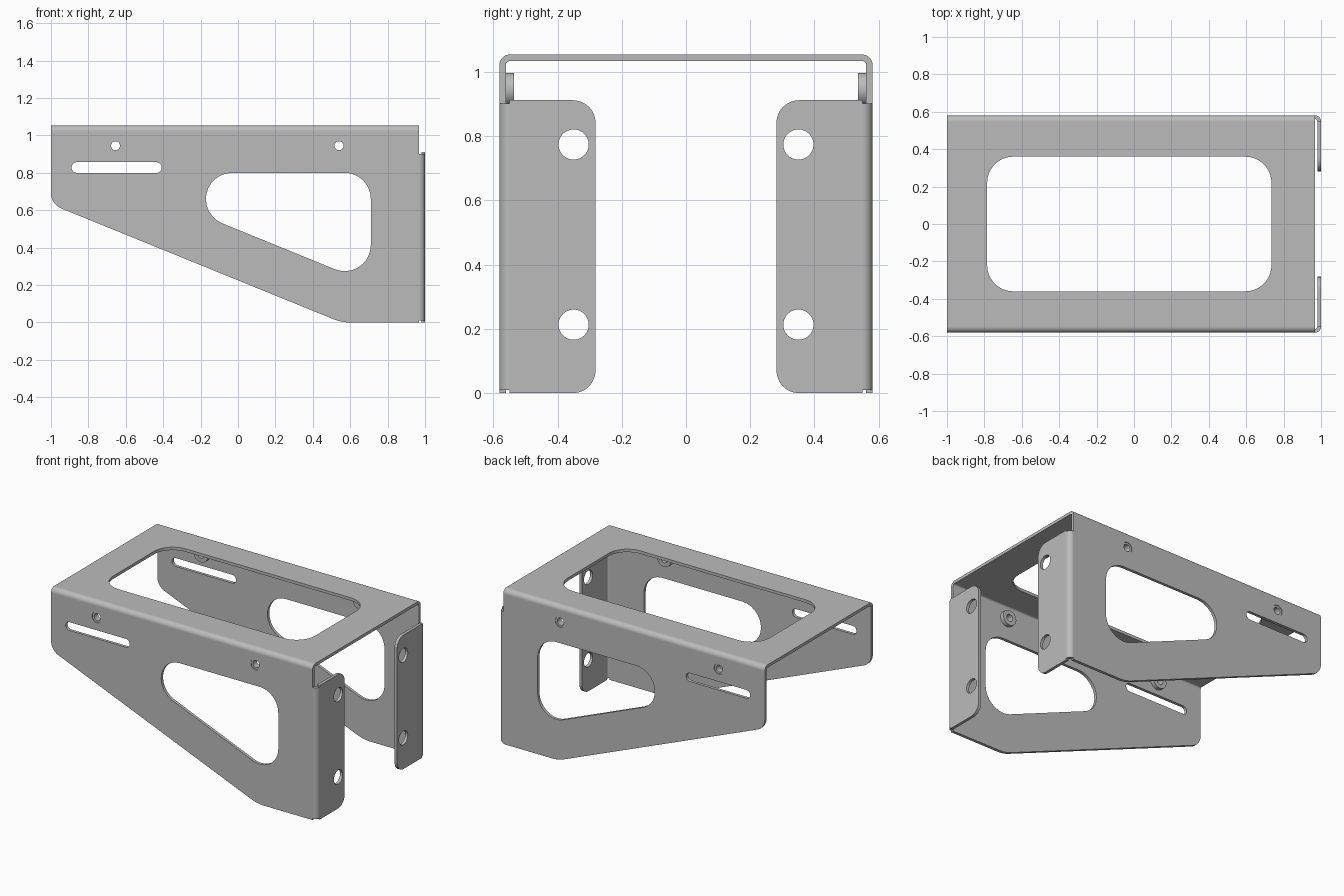
import bpy, bmesh, math
from mathutils import Matrix, Vector

cube = bpy.data.objects.get("Cube")
if cube:
    bpy.data.objects.remove(cube, do_unlink=True)

steel = bpy.data.materials.new("Grey steel")
steel.use_nodes = True
GREY = (0.5, 0.5, 0.5, 1)
steel.diffuse_color = GREY
steel.node_tree.nodes["Principled BSDF"].inputs["Base Color"].default_value = GREY

T = 0.02          # sheet thickness
R = 0.032         # outer bend radius
Y = 0.581         # outer half width
H = 1.054         # total height
X_END = 1 - R     # where the flange bend starts

# Each plane maps (u, v, depth) to world axes
XY = Matrix(((1, 0, 0), (0, 1, 0), (0, 0, 1)))
XZ = Matrix(((1, 0, 0), (0, 0, 1), (0, 1, 0)))
YZ = Matrix(((0, 0, 1), (1, 0, 0), (0, 1, 0)))


def arc(c, r, a0, a1, n=12):
    return [(c[0] + r * math.cos(a0 + (a1 - a0) * i / n),
             c[1] + r * math.sin(a0 + (a1 - a0) * i / n)) for i in range(n + 1)]


def circle(u, v, r, n=40):
    return arc((u, v), r, 0, math.tau, n)[:-1]


def rounded(corners, n=12):
    """Polygon of (u, v, radius) corners with each corner filleted."""
    out = []
    for i, (u, v, r) in enumerate(corners):
        p = Vector((u, v))
        if r == 0:
            out.append((u, v))
            continue
        a = (Vector(corners[i - 1][:2]) - p).normalized()
        b = (Vector(corners[(i + 1) % len(corners)][:2]) - p).normalized()
        half = a.angle(b) / 2
        c = p + (a + b).normalized() * (r / math.sin(half))
        s = p + a * (r / math.tan(half)) - c
        e = p + b * (r / math.tan(half)) - c
        a0 = math.atan2(s.y, s.x)
        turn = (math.atan2(e.y, e.x) - a0 + math.pi) % math.tau - math.pi
        out += arc(c, r, a0, a0 + turn, n)
    return out


def rect(u0, u1, v0, v1, r=0):
    return rounded([(u0, v0, r), (u1, v0, r), (u1, v1, r), (u0, v1, r)])


def plate(name, loops, plane, w0, w1, mirror=True):
    """Fill the outline (first loop) minus holes, thicken from w0 to w1."""
    curve = bpy.data.curves.new(name, "CURVE")
    curve.dimensions = "2D"
    curve.fill_mode = "BOTH"
    curve.extrude = (w1 - w0) / 2
    for loop in loops:
        spline = curve.splines.new("POLY")
        spline.points.add(len(loop) - 1)
        for point, (u, v) in zip(spline.points, loop):
            point.co = (u, v, 0, 1)
        spline.use_cyclic_u = True
    temp = bpy.data.objects.new("temp", curve)
    bpy.context.collection.objects.link(temp)
    bpy.context.view_layer.update()
    mesh = bpy.data.meshes.new_from_object(
        temp.evaluated_get(bpy.context.evaluated_depsgraph_get()))
    bpy.data.objects.remove(temp, do_unlink=True)
    bpy.data.curves.remove(curve)

    bm = bmesh.new()
    bm.from_mesh(mesh)
    bmesh.ops.remove_doubles(bm, verts=bm.verts, dist=0.00001)
    for vert in bm.verts:
        vert.co = plane @ (vert.co + Vector((0, 0, (w0 + w1) / 2)))
    bmesh.ops.recalc_face_normals(bm, faces=bm.faces)
    bm.to_mesh(mesh)
    bm.free()
    mesh.name = name
    mesh.materials.clear()
    mesh.materials.append(steel)
    obj = bpy.data.objects.new(name, mesh)
    bpy.context.collection.objects.link(obj)
    bpy.ops.object.select_all(action="DESELECT")
    obj.select_set(True)
    bpy.context.view_layer.objects.active = obj
    bpy.ops.object.shade_smooth_by_angle(angle=math.radians(30))
    if mirror:
        mod = obj.modifiers.new("Mirror", "MIRROR")
        mod.use_axis = (False, True, False)
        mod.use_mirror_merge = False
    return obj


def bend(u, v):
    """Quarter-round bend profile around the centre (u, v)."""
    q = math.pi / 2
    return arc((u, v), R, 0, q) + arc((u, v), R - T, q, 0)


# Top plate with its rounded opening
plate("top_plate", [rect(-1, X_END, R - Y, Y - R),
                    rect(-0.785, 0.735, -0.36, 0.36, 0.14)],
      XY, H - T, H, mirror=False)
plate("top_bend", [bend(Y - R, H - R)], YZ, -1, X_END)

# Tapered side plates with window, slot and fastener holes
NUTS = [(-0.655, 0.945), (0.54, 0.945)]
outline = rounded([(-1, H - R, 0), (-1, 0.632, 0.09), (0.554, 0, 0.25),
                   (X_END, 0, 0), (X_END, H - R, 0)])
window = rounded([(-0.745, 0.80, 0.14), (0.71, 0.206, 0.14), (0.71, 0.80, 0.14)])
slot = rect(-0.89, -0.408, 0.80, 0.857, 0.0284)
plate("side_plate", [outline, window, slot] + [circle(u, v, 0.037) for u, v in NUTS],
      XZ, Y - T, Y)

# Press-in nuts: wide head inside, narrow shank through the sheet
for i, (u, v) in enumerate(NUTS):
    plate(f"nut_head_{i + 1}", [circle(u, v, 0.052), circle(u, v, 0.024)],
          XZ, 0.535, Y - T)
    plate(f"nut_shank_{i + 1}", [circle(u, v, 0.037), circle(u, v, 0.024)],
          XZ, Y - T, Y - 0.004)

# Mounting flanges folded inwards at the end
TOP = 0.912
flange = rounded([(Y - R, 0, 0), (Y - R, TOP, 0), (0.282, TOP, 0.07), (0.282, 0, 0.07)])
plate("mounting_flange", [flange, circle(0.35, 0.213, 0.047), circle(0.35, 0.774, 0.047)],
      YZ, 1 - T, 1)
plate("flange_bend", [bend(X_END, Y - R)], XY, 0.01, TOP - 0.01)
